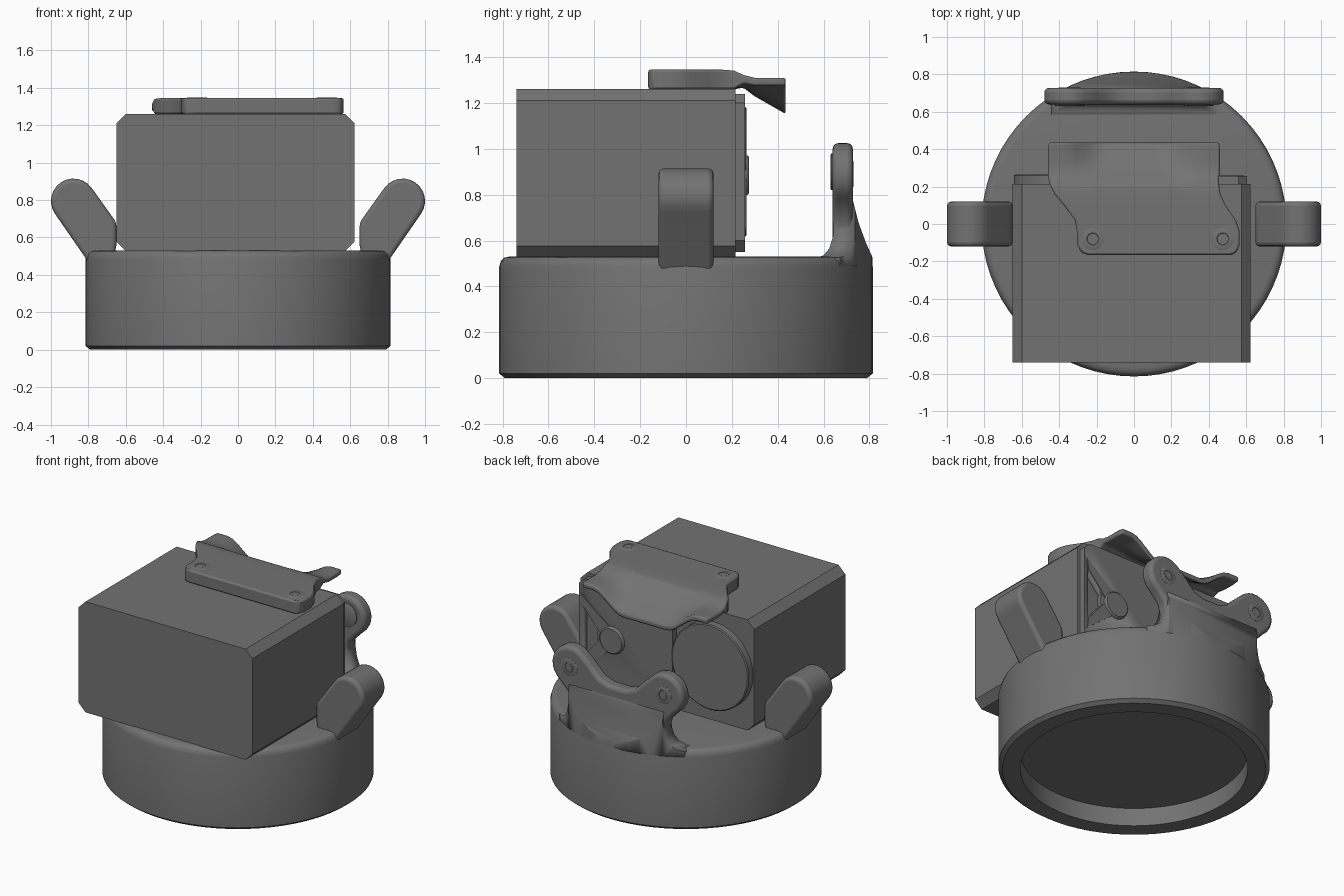
import bpy, bmesh
from math import sin, cos, radians, pi
from mathutils import Matrix, Vector

if "Cube" in bpy.data.objects:
    bpy.data.objects.remove(bpy.data.objects["Cube"])

dark = bpy.data.materials.new("dark_grey")
dark.diffuse_color = (.17, .17, .17, 1)
dark.use_nodes = True
dark.node_tree.nodes["Principled BSDF"].inputs["Base Color"].default_value = dark.diffuse_color


def finish(name, bm, bevel=0, segs=3, angle=35):
    bmesh.ops.recalc_face_normals(bm, faces=bm.faces)
    me = bpy.data.meshes.new(name)
    bm.to_mesh(me)
    bm.free()
    me.materials.append(dark)
    ob = bpy.data.objects.new(name, me)
    bpy.context.collection.objects.link(ob)
    bpy.ops.object.select_all(action='DESELECT')
    ob.select_set(True)
    bpy.context.view_layer.objects.active = ob
    bpy.ops.object.shade_smooth_by_angle(angle=radians(angle))
    if bevel:
        m = ob.modifiers.new("Bevel", 'BEVEL')
        m.width, m.segments, m.limit_method = bevel, segs, 'ANGLE'
        m.angle_limit = radians(35)
    return ob


def boolean(ob, cutter, op):
    m = ob.modifiers.new("Bool", 'BOOLEAN')
    m.object, m.operation, m.solver = cutter, op, 'EXACT'
    cutter.hide_render = True
    cutter.hide_set(True)


def prism(name, pts, place, d0, d1, **kw):
    """Extrude a 2D outline between two depths; place maps (a, b, depth) to xyz."""
    bm = bmesh.new()
    f = bm.faces.new([bm.verts.new(place(a, b, d0)) for a, b in pts])
    ext = bmesh.ops.extrude_face_region(bm, geom=[f])
    move = Vector(place(0, 0, d1)) - Vector(place(0, 0, d0))
    bmesh.ops.translate(bm, vec=move, verts=[v for v in ext['geom'] if isinstance(v, bmesh.types.BMVert)])
    return finish(name, bm, **kw)


def arc(cx, cy, r, a0, a1, n=12):
    return [(cx + r * cos(radians(a0 + (a1 - a0) * i / n)),
             cy + r * sin(radians(a0 + (a1 - a0) * i / n))) for i in range(n + 1)]


def lathe(name, prof, loc=(0, 0, 0), rot=None, n=64):
    """Spin an (r, z) profile; rot turns the axis away from z."""
    bm = bmesh.new()
    vs = [bm.verts.new((r, 0, z)) for r, z in prof]
    es = [bm.edges.new(p) for p in zip(vs, vs[1:])]
    bmesh.ops.spin(bm, geom=vs + es, axis=(0, 0, 1), cent=(0, 0, 0), angle=2 * pi, steps=n, use_duplicate=False)
    bmesh.ops.remove_doubles(bm, verts=bm.verts, dist=1e-4)
    bm.transform(Matrix.Translation(loc) @ (rot or Matrix()))
    return finish(name, bm)


xz = lambda a, b, d: (a, d, b)      # outline in front plane, depth in y
yz = lambda a, b, d: (d, a, b)      # outline in side plane, depth in x
BACK = Matrix.Rotation(-pi / 2, 4, 'X')   # lathe axis towards +y
FRONT = Matrix.Rotation(pi / 2, 4, 'X')
both = lambda half: half + [(-x, z) for x, z in reversed(half)]

# Round base cup, recessed underneath
lathe("base_cup", [(0, .12), (.683, .12), (.683, 0), (.79, 0), (.815, .02), (.815, .485),
                   (.808, .51), (.793, .525), (.77, .53), (0, .53)], n=72)

# Side arms
arm = [(.66, .46), (.66, .51), (.65, .56), (.65, .68)] + arc(.88, .795, .12, 145, -35) + [(.815, .49), (.8, .46)]
for s, side in ((1, "right"), (-1, "left")):
    prism("arm_" + side, [(s * x, z) for x, z in arm], xz, -.12, .12, bevel=.022)

# Rear bracket: eared plate with a flared gusset trimmed to the cup's curve
half = [(.06, .845), (.13, .87), (.2, .94)] + arc(.345, .89, .135, 125, -55) + \
       [(.365, .72), (.345, .65), (.35, .58), (.36, .49)]
prism("rear_bracket", both(half), xz, .64, .728, bevel=.024)
gusset = prism("rear_gusset", [(.56, .46), (.575, .527), (.6, .535), (.625, .565), (.642, .62), (.65, .8),
                               (.715, .83), (.732, .76), (.752, .68), (.785, .59), (.812, .53), (.83, .46)],
               yz, -.6, .6)
flare = prism("gusset_flare", both([(.35, .85), (.345, .72), (.347, .65), (.36, .6), (.385, .56),
                                    (.42, .535), (.46, .525), (.46, .44)]), xz, .5, .9)
trim = lathe("gusset_trim", [(0, .4), (.814, .4), (.814, 1), (0, 1)], n=72)
boolean(gusset, flare, 'INTERSECT')
boolean(gusset, trim, 'INTERSECT')

# Screws: shallow ring with a socket
screw = [(.058, -.02), (.058, .001), (.054, .003), (.032, .003), (.03, .001), (.022, .001), (.022, .002), (0, .002)]
for s, side in ((1, "right"), (-1, "left")):
    lathe("bracket_screw_" + side, screw, (s * .345, .728, .89), BACK, 24)
    lathe("bracket_nut_" + side, [(.08, -.02), (.08, .006), (.074, .01), (0, .01)], (s * .345, .64, .9), FRONT, 24)
for x, side in ((.475, "right"), (-.22, "left")):
    lathe("latch_screw_" + side, screw, (x, -.08, 1.344), None, 24)

# Main housing with chamfered long edges
c = .05
x0, x1, z0, z1 = -.65, .624, .527, 1.26
prism("housing", [(x0 + c, z0), (x1 - c, z0), (x1, z0 + c), (x1, z1 - c),
                  (x1 - c, z1), (x0 + c, z1), (x0, z1 - c), (x0, z0 + c)], xz, -.74, .215)

# Rear panel with triangular window, V frame and knob
panel = prism("rear_panel", [(-.08, .55), (.56, .55), (.605, .6), (.605, 1.2), (.56, 1.24), (-.08, 1.24)], xz, .2, .257)
tri = prism("window_cutter", [(.575, 1.06), (.575, .72), (.43, .89)], xz, .217, .3)
boolean(panel, tri, 'DIFFERENCE')
for s, side in ((1, "upper"), (-1, "lower")):
    prism("window_frame_" + side, [(x, .89 + s * z) for x, z in
          ((.575, .17), (.585, .24), (.34, .05), (.43, 0))], xz, .24, .262)
lathe("rear_knob", [(.115, -.03), (.115, 0), (.09, .003), (.085, .016), (.08, .02), (0, .02)],
      (.36, .254, .885), BACK, 32)
lathe("rear_disc", [(.282, -.05), (.282, .013), (.275, .018), (0, .018)], (-.36, .247, .9), BACK, 48)

# Top latch: skewed plate running into a flap with a dipped middle lip
rows = [(-.165, -.25, .52), (-.15, -.285, .55), (-.11, -.303, .565), (-.04, -.305, .565), (.02, -.315, .545),
        (.1, -.375, .49), (.16, -.425, .462), (.21, -.45, .455), (.25, -.46, .455), (.3, -.46, .46),
        (.34, -.46, .46), (.385, -.46, .46), (.435, -.455, .455)]
smooth = lambda t: (lambda k: k * k * (3 - 2 * k))(min(1, max(0, t)))
COLS = 24


def latch_z(x, y):
    top = 1.345 - .035 * smooth((y - .19) / .1)
    top -= .12 * smooth((.38 - abs(x)) / .22) * max(0, (y - .22) / .21)
    thick = .085 - .05 * smooth((y - .2) / .06)
    return top, top - thick


bm = bmesh.new()
grids = [[[bm.verts.new((l + (r - l) * i / COLS, y, latch_z(l + (r - l) * i / COLS, y)[k]))
           for i in range(COLS + 1)] for y, l, r in rows] for k in (0, 1)]
for g in grids:
    for a, b in zip(g, g[1:]):
        for i in range(COLS):
            bm.faces.new((a[i], a[i + 1], b[i + 1], b[i]))
rims = [g[0] + [r[-1] for r in g[1:-1]] + g[-1][::-1] + [r[0] for r in g[-2:0:-1]] for g in grids]
for i in range(len(rims[0])):
    bm.faces.new((rims[0][i - 1], rims[0][i], rims[1][i], rims[1][i - 1]))
finish("top_latch", bm, bevel=.01, segs=2, angle=40)
